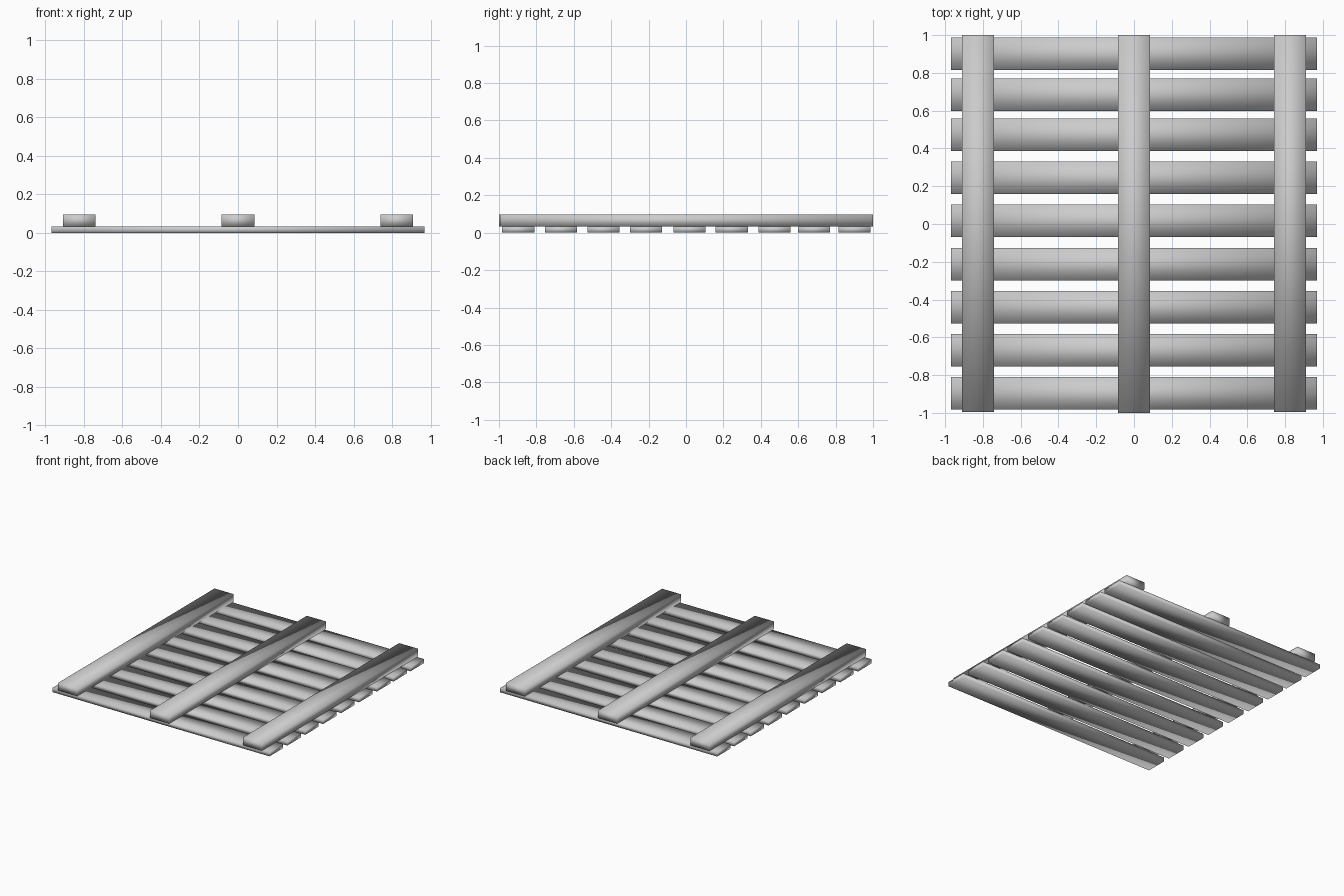
import bpy

if "Cube" in bpy.data.objects:
    bpy.data.objects.remove(bpy.data.objects["Cube"])


def board(name, x0, x1, y0, y1, z0, z1):
    """Plain plank with softly shaded sides."""
    bpy.ops.mesh.primitive_cube_add(
        size=1, location=((x0 + x1) / 2, (y0 + y1) / 2, (z0 + z1) / 2))
    ob = bpy.context.object
    ob.name = name
    ob.scale = (x1 - x0, y1 - y0, z1 - z0)
    bpy.ops.object.transform_apply(location=False, rotation=False, scale=True)
    bpy.ops.object.shade_smooth()
    return ob


SLAT_TOP = 0.034
BEAM_TOP = 0.096
SLAT_HALF = 0.086
BEAM_HALF = 0.085

# Nine thin slats across the bottom, slightly uneven like hand-laid planks
slat_y = (-0.897, -0.669, -0.441, -0.214, 0.018, 0.245, 0.473, 0.685, 0.901)
for i, y in enumerate(slat_y, 1):
    board(f"slat_{i}", -0.97, 0.97, y - SLAT_HALF, y + SLAT_HALF, 0, SLAT_TOP)

# Three thick beams running front to back on top
for name, x, front in (("left_beam", -0.825, -0.995),
                       ("middle_beam", 0, -1.0),
                       ("right_beam", 0.825, -0.995)):
    board(name, x - BEAM_HALF, x + BEAM_HALF, front, 1.0, SLAT_TOP, BEAM_TOP)
